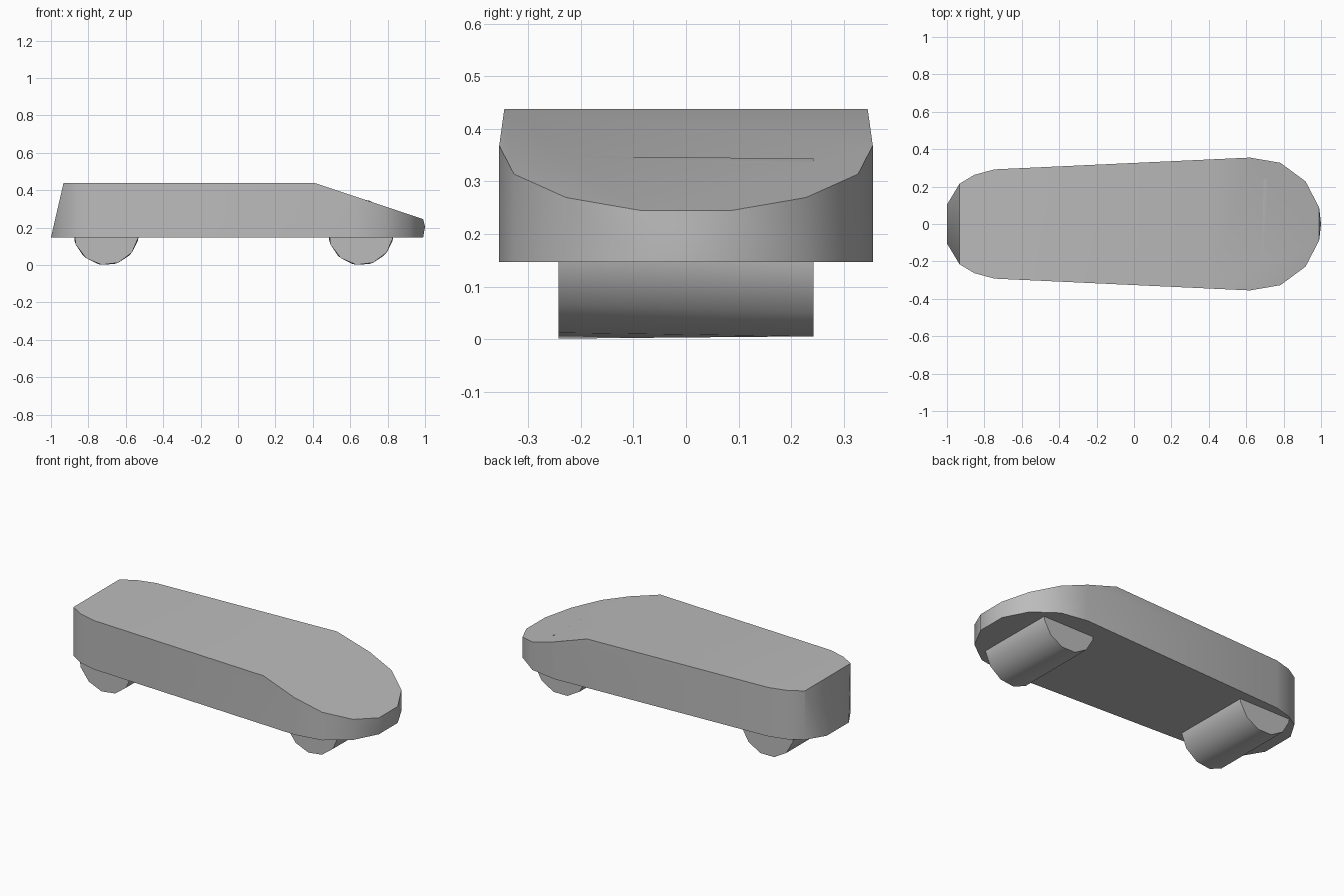
import bpy, bmesh, math
from mathutils import Matrix, Vector

cube = bpy.data.objects.get("Cube")
if cube:
    bpy.data.objects.remove(cube, do_unlink=True)

grey = bpy.data.materials.new("plain_grey")
grey.use_nodes = True
grey.diffuse_color = (0.5, 0.5, 0.5, 1)
grey.node_tree.nodes["Principled BSDF"].inputs["Base Color"].default_value = (0.5, 0.5, 0.5, 1)

BASE, ROOF = 0.147, 0.438


def add_part(name, bm, angle):
    bmesh.ops.recalc_face_normals(bm, faces=bm.faces[:])
    mesh = bpy.data.meshes.new(name)
    bm.to_mesh(mesh)
    bm.free()
    obj = bpy.data.objects.new(name, mesh)
    bpy.context.collection.objects.link(obj)
    mesh.materials.append(grey)
    bpy.ops.object.select_all(action='DESELECT')
    bpy.context.view_layer.objects.active = obj
    obj.select_set(True)
    bpy.ops.object.shade_smooth_by_angle(angle=math.radians(angle))
    return obj


def slice_off(bm, point, normal):
    """Cut away everything on the normal side and cap the opening."""
    cut = bmesh.ops.bisect_plane(bm, geom=bm.verts[:] + bm.edges[:] + bm.faces[:],
                                 plane_co=point, plane_no=normal, clear_outer=True)
    edges = [e for e in cut["geom_cut"] if isinstance(e, bmesh.types.BMEdge)]
    bmesh.ops.contextual_create(bm, geom=edges)


# Body: plan outline pulled up, then sloped at the tail and the nose
half = [(-1, 0.104), (-0.933, 0.215), (-0.853, 0.263), (-0.746, 0.292),
        (0.62, 0.355), (0.783, 0.327), (0.917, 0.228), (0.99, 0.088)]
outline = half + [(x, -y) for x, y in reversed(half)]
bm = bmesh.new()
floor = bm.faces.new([bm.verts.new((x, y, BASE)) for x, y in outline])
walls = bmesh.ops.extrude_face_region(bm, geom=[floor])
bmesh.ops.translate(bm, vec=(0, 0, ROOF - BASE),
                    verts=[v for v in walls["geom"] if isinstance(v, bmesh.types.BMVert)])
if not floor.is_valid or len(bm.faces) < len(outline) + 2:
    bm.faces.new([v for v in bm.verts if v.co.z < BASE + 0.001])
slice_off(bm, Vector((-1, 0, BASE)), Vector((BASE - ROOF, 0, 0.067)))
slice_off(bm, Vector((0.41, 0, ROOF)), Vector((0.193, 0, 0.58)))

# Nose tip: slight point in the middle of the front face
bm.normal_update()
nose = max(bm.faces, key=lambda f: f.calc_center_median().x)
tip = bmesh.ops.poke(bm, faces=[nose])["verts"][0]
tip.co = (1, 0, 0.205)
add_part("body", bm, 35)

# Wheel rollers: slightly twisted twelve-sided cylinders across the full width
for name, x in (("rear_wheels", -0.705), ("front_wheels", 0.657)):
    bm = bmesh.new()
    bmesh.ops.create_cone(bm, cap_ends=True, segments=12, radius1=0.175, radius2=0.175, depth=0.484)
    for v in bm.verts:
        turn = 15 if v.co.z < 0 else 22
        v.co = Matrix.Rotation(math.radians(turn), 3, 'Z') @ v.co
    bm.transform(Matrix.Rotation(math.radians(90), 4, 'X'))
    bm.transform(Matrix.Translation((x, 0, 0.1745)))
    add_part(name, bm, 40)
